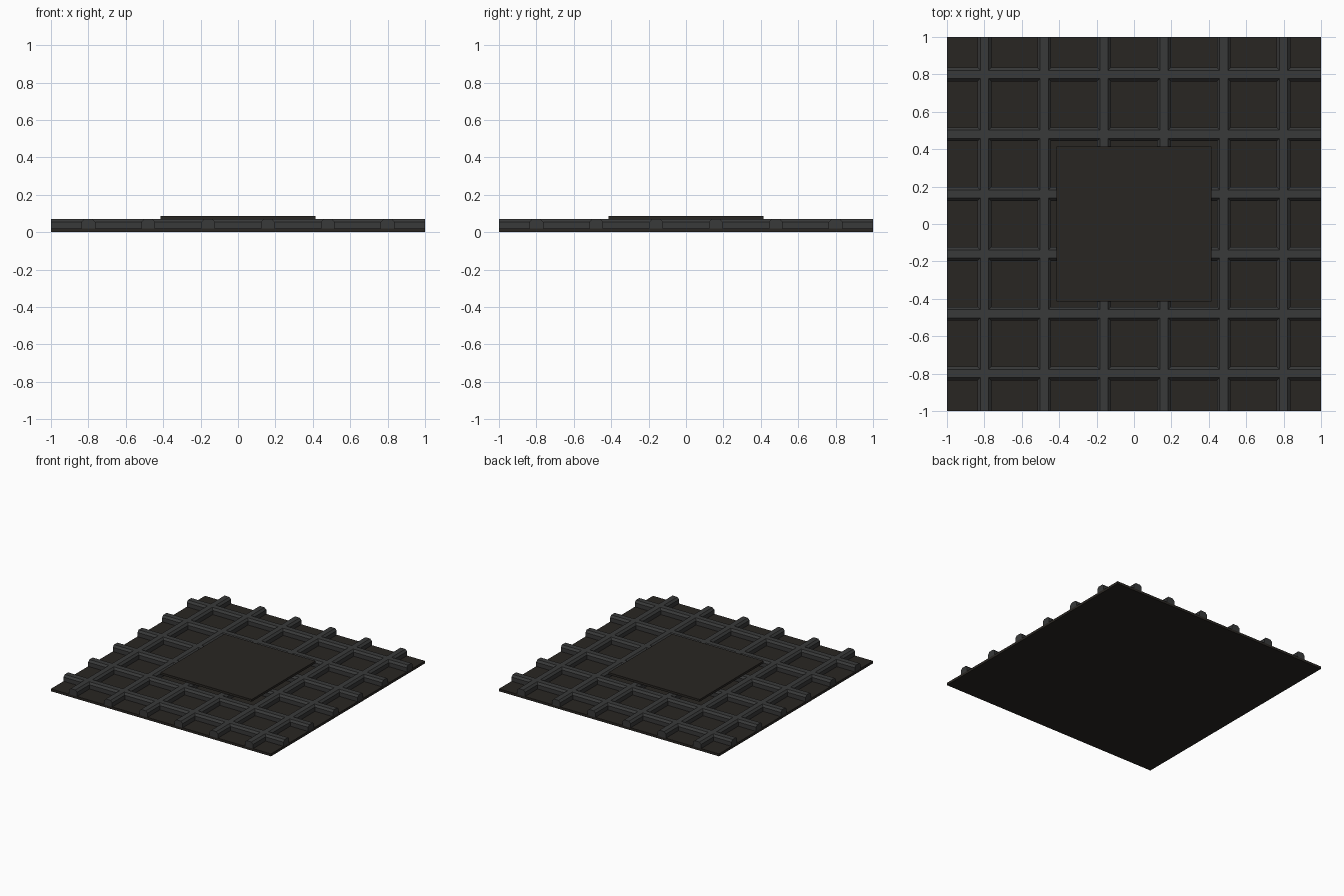
import bpy, bmesh
from mathutils import Matrix
from math import pi

if "Cube" in bpy.data.objects:
    bpy.data.objects.remove(bpy.data.objects["Cube"])

def mat(name, c):
    m = bpy.data.materials.new(name)
    m.diffuse_color = (*c, 1)
    m.use_nodes = True
    m.node_tree.nodes["Principled BSDF"].inputs["Base Color"].default_value = m.diffuse_color
    return m

earth = mat("dark_brown", (0.022, 0.019, 0.016))
metal = mat("dark_grey", (0.04, 0.041, 0.041))

def box(name, size, z0, z1, m):
    bm = bmesh.new()
    bmesh.ops.create_cube(bm, size=1, matrix=Matrix.Translation((0, 0, (z0 + z1) / 2))
                          @ Matrix.Diagonal((size, size, z1 - z0, 1)))
    me = bpy.data.meshes.new(name)
    bm.to_mesh(me)
    bm.free()
    me.materials.append(m)
    bpy.context.collection.objects.link(bpy.data.objects.new(name, me))

# chamfered bar cross-section (across, z)
PROFILE = [(-.037, .02), (.037, .02), (.037, .054), (.022, .07), (-.022, .07), (-.037, .054)]

def bar(name, offset, along_y):
    bm = bmesh.new()
    a = [bm.verts.new((-1, y + offset, z)) for y, z in PROFILE]
    b = [bm.verts.new((1, y + offset, z)) for y, z in PROFILE]
    n = len(a)
    for i in range(n):
        bm.faces.new((a[i], a[(i + 1) % n], b[(i + 1) % n], b[i]))
    bm.faces.new(a)
    bm.faces.new(b)
    if along_y:
        bm.transform(Matrix.Rotation(pi / 2, 4, 'Z'))
    bmesh.ops.recalc_face_normals(bm, faces=bm.faces)
    me = bpy.data.meshes.new(name)
    bm.to_mesh(me)
    bm.free()
    me.materials.append(metal)
    bpy.context.collection.objects.link(bpy.data.objects.new(name, me))

# base sheet and raised centre panel
box("base_sheet", 2, 0, .02, earth)
box("centre_panel", .83, .069, .087, earth)

# six bars in each direction
for i in range(6):
    p = -.8 + .32 * i
    bar(f"cross_bar_{i}", p, False)
    bar(f"long_bar_{i}", p, True)
